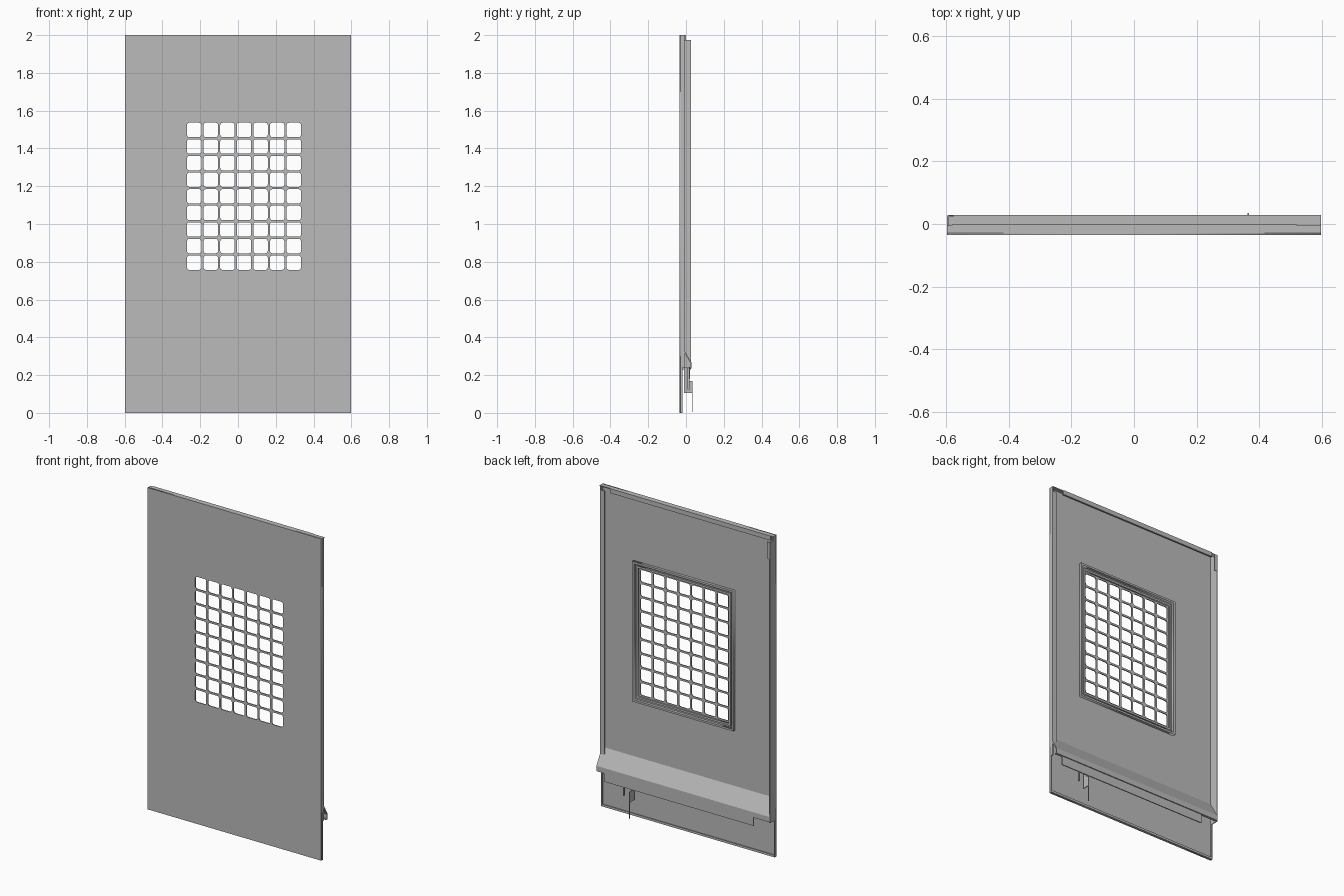
import bpy, bmesh, math
from mathutils import Vector

cube = bpy.data.objects.get("Cube")
if cube:
    bpy.data.objects.remove(cube, do_unlink=True)

grey = bpy.data.materials.new("panel grey")
grey.use_nodes = True
colour = (0.5, 0.5, 0.5, 1)
grey.diffuse_color = colour
grey.node_tree.nodes["Principled BSDF"].inputs["Base Color"].default_value = colour


def add_object(name, mesh):
    mesh.materials.clear()
    mesh.materials.append(grey)
    ob = bpy.data.objects.new(name, mesh)
    bpy.context.collection.objects.link(ob)
    return ob


def box(name, x, y, z):
    """Box from (min, max) ranges."""
    bm = bmesh.new()
    bmesh.ops.create_cube(bm, size=1)
    for v in bm.verts:
        v.co = Vector([r[0] + (c + 0.5) * (r[1] - r[0]) for c, r in zip(v.co, (x, y, z))])
    mesh = bpy.data.meshes.new(name)
    bm.to_mesh(mesh)
    bm.free()
    return add_object(name, mesh)


def rounded(x0, x1, z0, z1, radius=0.0, steps=3):
    """Rectangle outline with optional rounded corners."""
    if radius == 0:
        return [(x0, z0), (x1, z0), (x1, z1), (x0, z1)]
    centres = [(x1 - radius, z1 - radius), (x0 + radius, z1 - radius),
               (x0 + radius, z0 + radius), (x1 - radius, z0 + radius)]
    pts = []
    for i, (cx, cz) in enumerate(centres):
        for s in range(steps + 1):
            a = math.pi / 2 * (i + s / steps)
            pts.append((cx + radius * math.cos(a), cz + radius * math.sin(a)))
    return pts


def sheet(name, loops, y0, y1):
    """Upright plate whose inner outlines become holes."""
    curve = bpy.data.curves.new(name, 'CURVE')
    curve.dimensions = '2D'
    curve.fill_mode = 'BOTH'
    curve.extrude = (y1 - y0) / 2
    for pts in loops:
        spline = curve.splines.new('POLY')
        spline.points.add(len(pts) - 1)
        for p, (x, z) in zip(spline.points, pts):
            p.co = (x, z, 0, 1)
        spline.use_cyclic_u = True
    tmp = bpy.data.objects.new(name + " outline", curve)
    bpy.context.collection.objects.link(tmp)
    graph = bpy.context.evaluated_depsgraph_get()
    mesh = bpy.data.meshes.new_from_object(tmp.evaluated_get(graph))
    bpy.data.objects.remove(tmp, do_unlink=True)
    bm = bmesh.new()
    bm.from_mesh(mesh)
    bmesh.ops.remove_doubles(bm, verts=bm.verts, dist=1e-5)
    for v in bm.verts:
        v.co = Vector((v.co.x, (y0 + y1) / 2 - v.co.z, v.co.y))
    bmesh.ops.recalc_face_normals(bm, faces=bm.faces)
    bm.to_mesh(mesh)
    bm.free()
    return add_object(name, mesh)


def extrude_x(name, profile, x0, x1):
    """Sweep a closed (y, z) profile along x."""
    bm = bmesh.new()
    face = bm.faces.new([bm.verts.new((x0, y, z)) for y, z in profile])
    out = bmesh.ops.extrude_face_region(bm, geom=[face])
    for v in out["geom"]:
        if isinstance(v, bmesh.types.BMVert):
            v.co.x = x1
    bmesh.ops.recalc_face_normals(bm, faces=bm.faces)
    mesh = bpy.data.meshes.new(name)
    bm.to_mesh(mesh)
    bm.free()
    return add_object(name, mesh)


W, FRONT, BACK, T = 0.597, -0.035, -0.029, 0.006

# Front plate with its grid of rounded openings
cols, rows, pitch, hole = 7, 9, 0.0879, 0.076
left, bottom = -0.27, 0.757
right = left + (cols - 1) * pitch + hole
top = bottom + (rows - 1) * pitch + hole
holes = [rounded(left + c * pitch, left + c * pitch + hole,
                 bottom + r * pitch, bottom + r * pitch + hole, 0.012)
         for c in range(cols) for r in range(rows)]
sheet("front_plate", [rounded(-W, W, 0, 2)] + holes, FRONT, BACK)


# Raised rims around the grille on the back
def rim(name, outer, inner, depth):
    loops = [rounded(left - m, right + m, bottom - m, top + m) for m in (outer, inner)]
    sheet(name, loops, BACK, depth)


rim("grille_outer_rim", 0.046, 0.034, -0.012)
rim("grille_inner_rim", 0.022, 0.010, -0.020)

# Folded edges of the plate
box("top_flange", (-W, W), (BACK, -0.005), (2 - T, 2))
box("top_return_lip", (-0.58, 0.52), (-0.005 - T, -0.001), (1.972, 2))
box("bottom_flange", (-W, W), (BACK, -0.018), (0, T))
box("bottom_return_lip", (-W + T, W - T), (-0.022, -0.018), (0, 0.014))
box("left_flange", (W - T, W), (BACK, -0.008), (0.24, 2))
box("left_return_lip", (W - 0.03, W), (-0.012, -0.008), (0.33, 1.97))
box("left_lower_flange", (W - T, W), (BACK, -0.019), (0, 0.24))
box("right_flange", (-W, -W + T), (BACK, 0.027), (0.23, 1.975))
box("right_top_corner", (-W, -W + T), (BACK, -0.005), (1.975, 2))
box("right_return_lip", (-W, -W + 0.022), (0.023, 0.027), (1.87, 1.975))
box("right_lower_flange", (-W, -W + T), (BACK, -0.019), (0, 0.23))

# Sloped drip ledge across the lower back
extrude_x("drip_ledge",
          [(BACK, 0.365), (0.028, 0.268), (0.028, 0.235), (0.012, 0.235),
           (0.012, 0.24), (0.023, 0.24), (0.023, 0.264), (BACK, 0.353)],
          -W + T, W)
box("ledge_hanging_strip", (-0.48, 0.55), (0.016, 0.022), (0.18, 0.242))

# Small bracket, stub and hanging rod under the ledge
box("bracket_upper", (0.362, 0.367), (-0.01, 0.018), (0.165, 0.24))
box("bracket_lower", (0.362, 0.367), (-0.01, 0.032), (0.105, 0.17))
box("stub", (0.415, 0.421), (0.008, 0.018), (0.125, 0.24))
box("hanging_rod", (0.3625, 0.3665), (0.031, 0.035), (0.004, 0.17))
